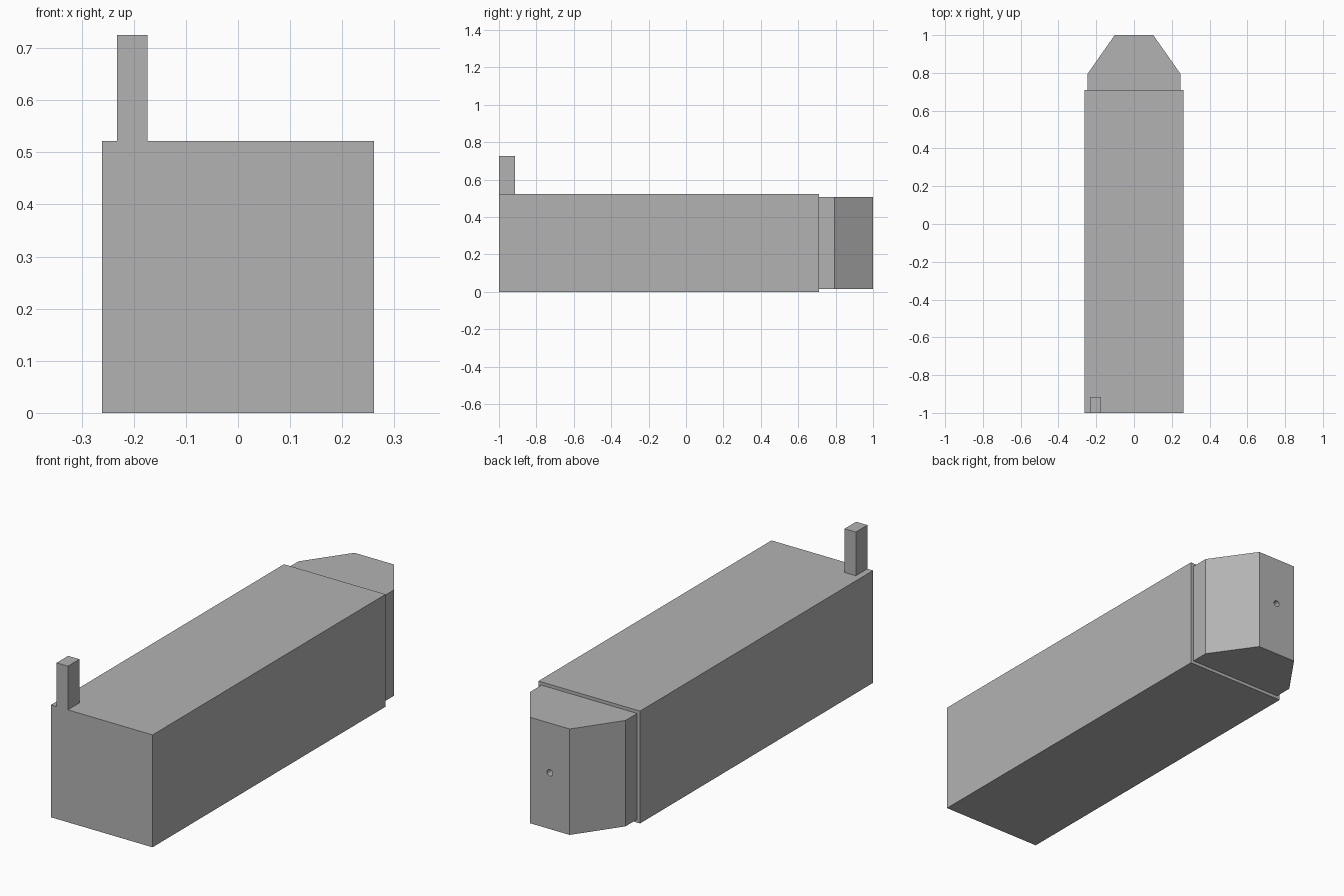
import bpy
import bmesh
from mathutils import Matrix, Vector

cube = bpy.data.objects.get("Cube")
if cube:
    bpy.data.objects.remove(cube, do_unlink=True)

grey = bpy.data.materials.new("plain_grey")
grey.use_nodes = True
colour = (0.45, 0.45, 0.45, 1)
grey.diffuse_color = colour
grey.node_tree.nodes["Principled BSDF"].inputs["Base Color"].default_value = colour


def finish(name, bm):
    bmesh.ops.recalc_face_normals(bm, faces=bm.faces)
    mesh = bpy.data.meshes.new(name)
    bm.to_mesh(mesh)
    bm.free()
    mesh.materials.append(grey)
    obj = bpy.data.objects.new(name, mesh)
    bpy.context.collection.objects.link(obj)
    return obj


def prism(name, outline, bottom, top):
    """Extrude a plan outline upwards."""
    bm = bmesh.new()
    base = bm.faces.new([bm.verts.new((x, y, bottom)) for x, y in outline])
    ext = bmesh.ops.extrude_face_region(bm, geom=[base])["geom"]
    verts = [v for v in ext if isinstance(v, bmesh.types.BMVert)]
    bmesh.ops.translate(bm, verts=verts, vec=Vector((0, 0, top - bottom)))
    return finish(name, bm)


def box(name, x0, x1, y0, y1, z0, z1):
    return prism(name, [(x0, y0), (x1, y0), (x1, y1), (x0, y1)], z0, z1)


# Long square body and the upright post on its front right corner
box("body", -0.261, 0.261, -1, 0.71, 0, 0.522)
box("front_post", -0.232, -0.174, -1, -0.915, 0.522, 0.725)

# Slightly smaller tapered end block, mirrored outline
half = [(0.246, 0.71), (0.246, 0.795), (0.102, 1)]
end_block = prism("end_block", half + [(-x, y) for x, y in reversed(half)], 0.015, 0.507)

# Small round hole in the end face
bm = bmesh.new()
bmesh.ops.create_cone(bm, cap_ends=True, segments=16, radius1=0.015, radius2=0.015, depth=0.12,
                      matrix=Matrix.Translation((0, 1, 0.276)) @ Matrix.Rotation(1.5708, 4, "X"))
cutter = finish("hole_cutter", bm)
cutter.hide_render = True
cutter.hide_set(True)
cut = end_block.modifiers.new("hole", "BOOLEAN")
cut.operation = "DIFFERENCE"
cut.solver = "EXACT"
cut.object = cutter
